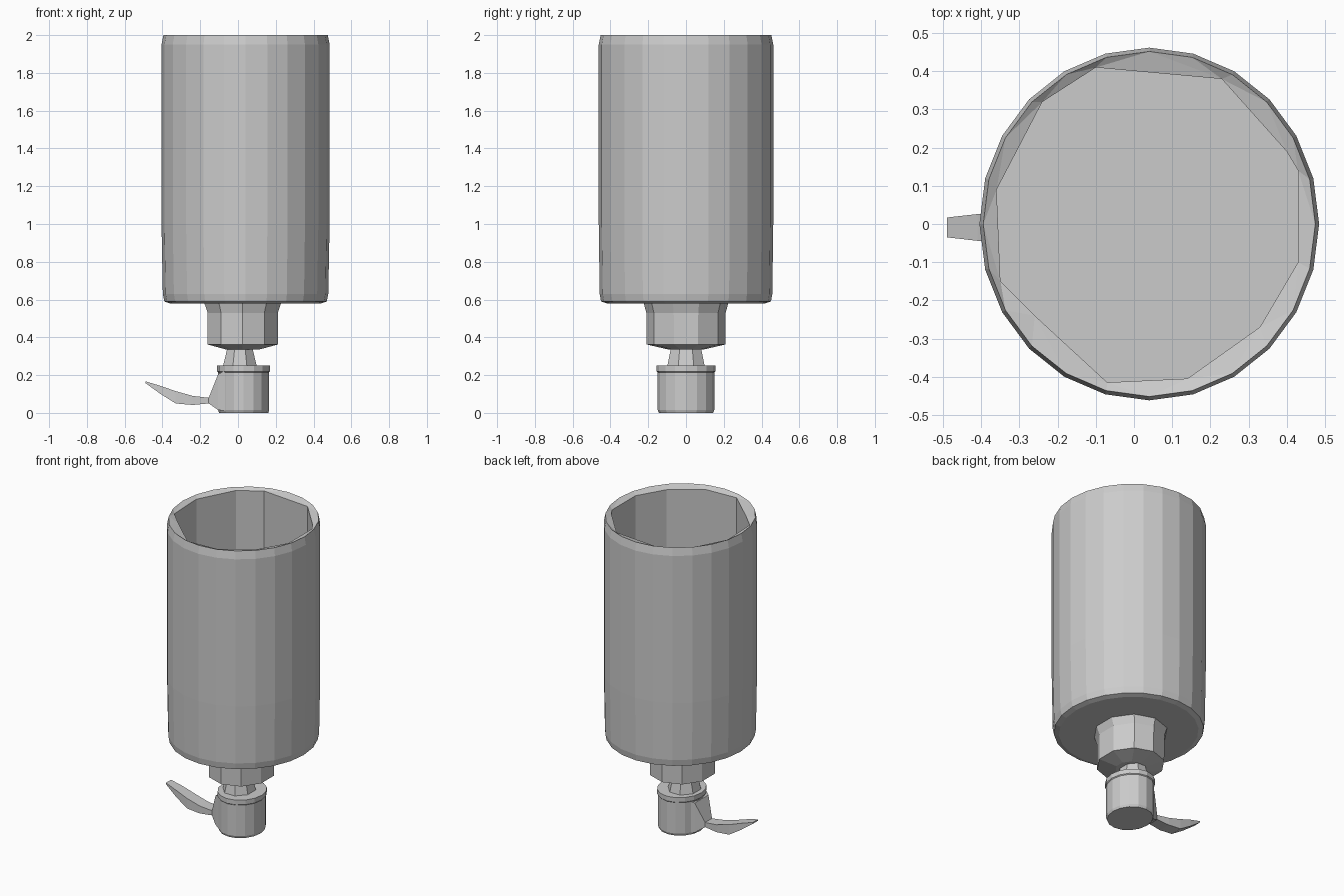
import bpy, bmesh, math

if "Cube" in bpy.data.objects:
    bpy.data.objects.remove(bpy.data.objects["Cube"])


def finish(bm, name, angle=None):
    bmesh.ops.recalc_face_normals(bm, faces=bm.faces)
    mesh = bpy.data.meshes.new(name)
    bm.to_mesh(mesh)
    bm.free()
    obj = bpy.data.objects.new(name, mesh)
    bpy.context.collection.objects.link(obj)
    return obj


def loop(bm, pts):
    vs = [bm.verts.new(p) for p in pts]
    return vs, [bm.edges.new((vs[i], vs[(i + 1) % len(vs)])) for i in range(len(vs))]


def ellipse(n, cx, cy, rx, ry, z, turn=0.0):
    return [(cx + rx * math.cos(turn + math.tau * i / n),
             cy + ry * math.sin(turn + math.tau * i / n), z) for i in range(n)]


def skin(name, rings):
    """Closed solid running through a list of point rings."""
    bm = bmesh.new()
    loops = [loop(bm, r) for r in rings]
    for (va, ea), (vb, eb) in zip(loops, loops[1:]):
        if len(va) == len(vb):
            for i in range(len(va)):
                j = (i + 1) % len(va)
                bm.faces.new((va[i], va[j], vb[j], vb[i]))
        else:
            bmesh.ops.bridge_loops(bm, edges=ea + eb)
    bm.faces.new(loops[0][0])
    bm.faces.new(loops[-1][0])
    return finish(bm, name)


def lathe(name, n, cx, cy, profile, turn=0.0):
    return skin(name, [ellipse(n, cx, cy, rx, ry, z, turn) for rx, ry, z in profile])


# Tall open tank: round outside, uneven twelve-sided inside
inner = [(.43, .14), (.40, .19), (.23, .38), (-.10, .41), (-.24, .32), (-.36, .09),
         (-.35, -.15), (-.26, -.24), (-.07, -.415), (.14, -.405), (.33, -.27), (.43, -.10)]
outer = [(.40, .42, .58), (.43, .45, .59), (.438, .457, .63),
         (.445, .462, 1.0), (.445, .462, 1.95), (.435, .452, 2.0)]
rings = [ellipse(24, .04, 0, rx, ry, z) for rx, ry, z in outer]
rings += [[(x, y, z) for x, y in inner] for z in (1.985, .63)]
skin("tank", rings)

# Faceted collar under the tank
lathe("collar", 10, .025, 0,
      [(.09, .09, .335), (.195, .208, .362), (.195, .21, .53), (.215, .225, .585)], math.pi / 10)

# Narrow neck
lathe("neck", 8, .01, 0, [(.10, .11, .235), (.07, .085, .35)], math.pi / 8)

# Valve body with a small rim
lathe("valve_body", 16, .03, 0,
      [(.13, .143, 0), (.135, .15, .015), (.135, .15, .215), (.14, .155, .22), (.14, .155, .25)])

# Lever: cross-sections (x, bottom z, top z, half width) from the body outwards
sections = [(-.04, .01, .24, .11), (-.105, .015, .205, .07), (-.155, .05, .08, .035),
            (-.24, .042, .09, .04), (-.33, .05, .115, .04), (-.41, .10, .143, .035),
            (-.49, .158, .167, .026)]
skin("lever", [[(x, -.009 - w, b), (x, -.009 + w, b), (x, -.009 + w, t), (x, -.009 - w, t)]
               for x, b, t, w in sections])
